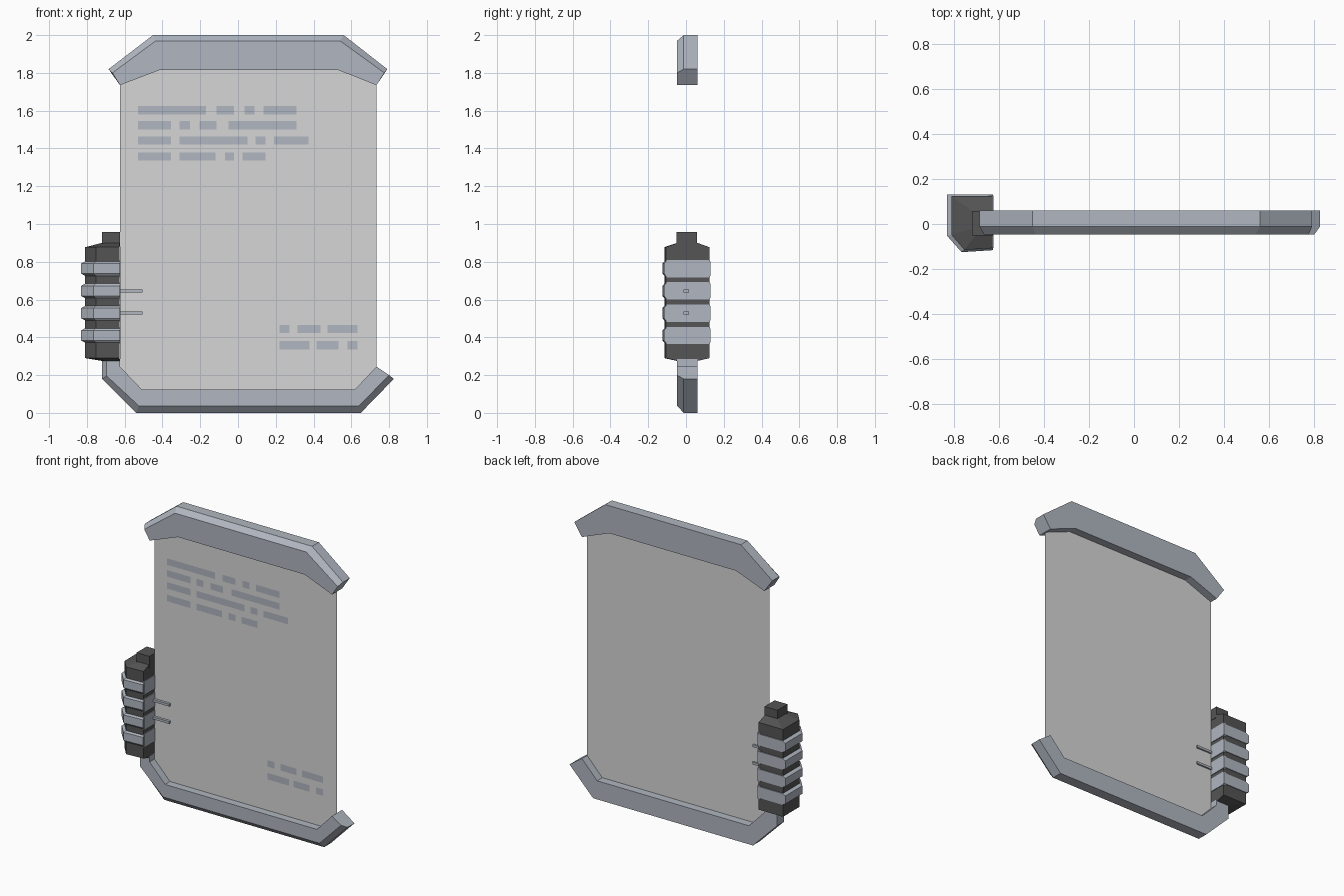
import bpy, bmesh

# Colours (sRGB grey values turned into linear)
def material(name, *rgb):
    m = bpy.data.materials.new(name)
    m.diffuse_color = [((c + 0.055) / 1.055) ** 2.4 for c in rgb] + [1.0]
    return m

STEEL = material("blue_grey_metal", 0.69, 0.715, 0.755)
DARK = material("dark_grey", 0.33, 0.33, 0.33)
SCREEN = material("light_grey_screen", 0.84, 0.84, 0.84)

def finish(name, bm, mat, closed=True):
    if closed:
        bmesh.ops.recalc_face_normals(bm, faces=bm.faces)
    me = bpy.data.meshes.new(name)
    bm.to_mesh(me)
    bm.free()
    me.materials.append(mat)
    ob = bpy.data.objects.new(name, me)
    bpy.context.collection.objects.link(ob)
    return ob

def loft(name, rings, mat):
    """Skin a list of equal-length point rings and cap both ends."""
    bm = bmesh.new()
    vs = [[bm.verts.new(p) for p in r] for r in rings]
    n = len(vs[0])
    for a, b in zip(vs, vs[1:]):
        for i in range(n):
            j = (i + 1) % n
            bm.faces.new((a[i], a[j], b[j], b[i]))
    bm.faces.new(vs[0])
    bm.faces.new(vs[-1])
    return finish(name, bm, mat)

def box(name, x0, x1, y0, y1, z0, z1, mat):
    return loft(name, [[(x0, y0, z), (x1, y0, z), (x1, y1, z), (x0, y1, z)]
                       for z in (z0, z1)], mat)

def quads(name, polys, y, mat):
    bm = bmesh.new()
    for poly in polys:
        bm.faces.new([bm.verts.new((x, y, z)) for x, z in poly])
    return finish(name, bm, mat, closed=False)

# Frame rails: stations of (outer, chamfered front edge, inner) in x, z
BACK, SHOULDER, FRONT = 0.06, -0.012, -0.047

def rail(name, stations):
    loft(name, [[(o[0], BACK, o[1]), (o[0], SHOULDER, o[1]), (f[0], FRONT, f[1]),
                 (i[0], FRONT, i[1]), (i[0], BACK, i[1])] for o, f, i in stations], STEEL)

rail("top_rail", [
    ((-0.685, 1.82), (-0.665, 1.80), (-0.625, 1.735)),
    ((-0.45, 2.0), (-0.435, 1.97), (-0.415, 1.815)),
    ((0.56, 2.0), (0.54, 1.97), (0.53, 1.815)),
    ((0.79, 1.82), (0.775, 1.80), (0.733, 1.735))])
rail("bottom_rail", [
    ((-0.72, 0.285), (-0.695, 0.285), (-0.625, 0.285)),
    ((-0.72, 0.18), (-0.695, 0.195), (-0.625, 0.245)),
    ((-0.54, 0.0), (-0.525, 0.037), (-0.51, 0.125)),
    ((0.65, 0.0), (0.64, 0.037), (0.62, 0.125)),
    ((0.825, 0.18), (0.80, 0.20), (0.733, 0.245))])

# Thin screen sheet between the rails
quads("screen", [[(-0.625, 0.24), (-0.51, 0.12), (0.62, 0.12), (0.733, 0.24),
                  (0.733, 1.74), (0.53, 1.82), (-0.415, 1.82), (-0.625, 1.74)]], 0.005, SCREEN)

# Data bars on the screen: row centre height -> spans in x
ROWS = {
    1.602: [(-0.53, -0.17), (-0.115, -0.02), (0.035, 0.087), (0.135, 0.31)],
    1.523: [(-0.53, -0.355), (-0.31, -0.255), (-0.205, -0.113), (-0.05, 0.31)],
    1.442: [(-0.53, -0.355), (-0.31, 0.05), (0.093, 0.145), (0.19, 0.373)],
    1.357: [(-0.53, -0.355), (-0.31, -0.12), (-0.07, -0.02), (0.025, 0.145)],
    0.444: [(0.22, 0.273), (0.315, 0.437), (0.475, 0.632)],
    0.358: [(0.22, 0.378), (0.415, 0.532), (0.58, 0.632)],
}
H = 0.022
quads("data_bars", [[(a, z - H), (b, z - H), (b, z + H), (a, z + H)]
                    for z, spans in ROWS.items() for a, b in spans], 0.0, STEEL)

# Side grip: dark core with sloped ends
CORE = [(-0.81, 0.125), (-0.81, -0.048), (-0.753, -0.115), (-0.628, -0.107), (-0.628, 0.125)]
NECK = [(-0.72, 0.06), (-0.72, -0.02), (-0.70, -0.047), (-0.628, -0.047), (-0.628, 0.06)]

def level(profile, z):
    return [(x, y, z) for x, y in profile]

loft("grip_core", [level(NECK, 0.275), level(CORE, 0.29),
                   level(CORE, 0.877), level(NECK, 0.90)], DARK)
box("grip_cap", -0.72, -0.625, -0.05, 0.057, 0.88, 0.957, DARK)

# Four chamfered ribs with wider plates on the inner side
RIB_BASE = [(-0.81, 0.13), (-0.81, -0.048), (-0.753, -0.115), (-0.625, -0.108), (-0.625, 0.13)]
RIB_TIP = [(-0.83, 0.13), (-0.83, -0.052), (-0.765, -0.125), (-0.625, -0.116), (-0.625, 0.13)]
for k in range(4):
    z = 0.41 + 0.118 * k
    loft(f"grip_rib_{k + 1}", [level(RIB_BASE, z - 0.038), level(RIB_TIP, z - 0.027),
                               level(RIB_TIP, z + 0.027), level(RIB_BASE, z + 0.038)], STEEL)
    box(f"grip_inner_plate_{k + 1}", -0.645, -0.623, -0.106, 0.127, z - 0.046, z + 0.046, STEEL)

# Two contact pins reaching onto the screen
for k, z in enumerate((0.528, 0.645)):
    box(f"contact_pin_{k + 1}", -0.64, -0.505, -0.012, 0.016, z - 0.008, z + 0.008, STEEL)
